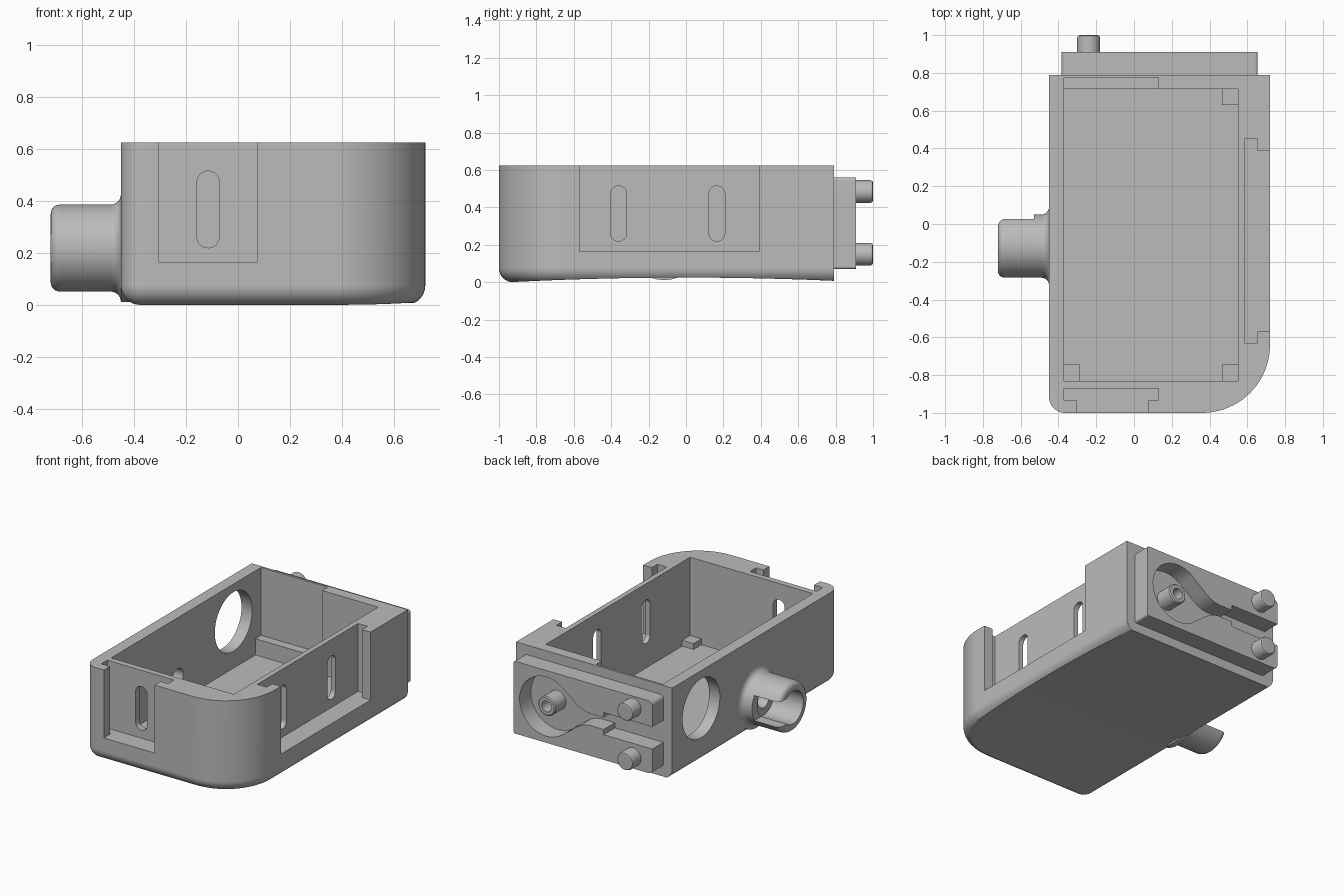
import bpy, bmesh, math

if "Cube" in bpy.data.objects:
    bpy.data.objects.remove(bpy.data.objects["Cube"])

grey = bpy.data.materials.new("plain_grey")
grey.use_nodes = True
grey.diffuse_color = (0.5, 0.5, 0.5, 1)
grey.node_tree.nodes["Principled BSDF"].inputs["Base Color"].default_value = (0.5, 0.5, 0.5, 1)


def place(axis, u, v, w):
    return {"x": (w, u, v), "y": (u, w, v), "z": (u, v, w)}[axis]


def loft(name, rings, closed=False):
    """Skin a stack of equal rings; cap the ends, or join last to first."""
    bm = bmesh.new()
    loops = [[bm.verts.new(p) for p in ring] for ring in rings]
    n = len(loops[0])
    pairs = list(zip(loops, loops[1:]))
    if closed:
        pairs.append((loops[-1], loops[0]))
    else:
        bm.faces.new(loops[0])
        bm.faces.new(loops[-1])
    for a, b in pairs:
        for i in range(n):
            j = (i + 1) % n
            bm.faces.new((a[i], a[j], b[j], b[i]))
    bmesh.ops.recalc_face_normals(bm, faces=bm.faces)
    mesh = bpy.data.meshes.new(name)
    bm.to_mesh(mesh)
    bm.free()
    obj = bpy.data.objects.new(name, mesh)
    bpy.context.collection.objects.link(obj)
    mesh.materials.append(grey)
    return obj


def prism(name, outline, axis, lo, hi):
    return loft(name, [[place(axis, u, v, w) for u, v in outline] for w in (lo, hi)])


def lathe(name, axis, centre, profile, closed=False, seg=48):
    cu, cv = centre
    turn = [2 * math.pi * i / seg for i in range(seg)]
    rings = [[place(axis, cu + r * math.cos(t), cv + r * math.sin(t), w) for t in turn]
             for r, w in profile]
    return loft(name, rings, closed)


def rounded(u0, u1, v0, v1, radii=(0, 0, 0, 0), seg=12):
    """Rectangle with a radius per corner, anticlockwise from low u, low v."""
    corners = [(u0, v0, 1, 1), (u1, v0, -1, 1), (u1, v1, -1, -1), (u0, v1, 1, -1)]
    pts = []
    for k, ((u, v, su, sv), r) in enumerate(zip(corners, radii)):
        for i in range(seg + 1 if r else 1):
            t = math.pi * (1 + k / 2 + i / seg / 2)
            pts.append((u + r * (su + math.cos(t)), v + r * (sv + math.sin(t))))
    return pts


def box(name, x0, x1, y0, y1, z0, z1):
    return prism(name, rounded(x0, x1, y0, y1), "z", z0, z1)


def activate(obj):
    bpy.ops.object.select_all(action="DESELECT")
    obj.select_set(True)
    bpy.context.view_layer.objects.active = obj


def cut(target, cutter):
    mod = target.modifiers.new("cut", "BOOLEAN")
    mod.operation = "DIFFERENCE"
    mod.solver = "EXACT"
    mod.object = cutter
    activate(target)
    bpy.ops.object.modifier_apply(modifier=mod.name)
    bpy.data.objects.remove(cutter)


def arc(cu, cv, r, a0, a1, seg=8):
    steps = [math.radians(a0 + (a1 - a0) * i / seg) for i in range(seg + 1)]
    return [(cu + r * math.cos(t), cv + r * math.sin(t)) for t in steps]


# Housing: rounded outline with a filleted underside on three sides
TOP, BACK, FILLET = 0.625, 0.79, 0.075


def housing_ring(inset, z):
    outline = rounded(-0.45 + inset, 0.72 - inset, -1 + inset, BACK,
                      (0.085 - inset, 0.36 - inset, 0, 0), 20)
    return [(x, y, z) for x, y in outline]


fillet = arc(FILLET, FILLET, FILLET, 270, 180)
housing = loft("housing", [housing_ring(d, z) for d, z in fillet] + [housing_ring(0, TOP)])

# Shallow arch along the underside
arch = [(y, 0.025 * (1 - (y / 0.95) ** 2)) for y in [-0.95 + 1.9 * i / 32 for i in range(33)]]
cut(housing, prism("arch_cutter", arch + [(0.95, -0.2), (-0.95, -0.2)], "x", -1, 1))

# Main cavity and the recess in its back wall
FLOOR, SILL = 0.055, 0.165
cut(housing, box("cavity_cutter", -0.37, 0.55, -0.83, 0.715, FLOOR, 1))
cut(housing, box("recess_cutter", -0.37, 0.13, 0.6, 0.775, SILL, 1))

# Stepped slide-in slots on the front and the side
cut(housing, box("front_slot", -0.37, 0.13, -0.935, -0.87, SILL, 1))
cut(housing, box("front_opening", -0.305, 0.075, -1.1, -0.9, SILL, 1))
cut(housing, box("side_slot", 0.585, 0.655, -0.63, 0.45, SILL, 1))
cut(housing, box("side_opening", 0.62, 0.8, -0.57, 0.39, SILL, 1))

# Long holes through the thin inner walls
HALF = 0.0425


def long_hole(axis, mid, lo, hi):
    outline = rounded(mid - HALF, mid + HALF, 0.22, 0.515, (HALF - 0.0005,) * 4, 10)
    cut(housing, prism("hole_cutter", outline, axis, lo, hi))


long_hole("y", -0.115, -0.9, -0.8)
for y in (-0.36, 0.165):
    long_hole("x", y, 0.5, 0.62)

# Round window and the bore behind the spout
SPOUT = (-0.117, 0.219)
cut(housing, lathe("window_cutter", "x", (0.48, 0.37), [(0.2, -0.6), (0.2, -0.3)], seg=64))
cut(housing, lathe("bore_cutter", "x", SPOUT, [(0.06, -0.6), (0.06, -0.3)]))

# Small blocks in three floor corners
for name, x, y in (("back_corner_block", 0.465, 0.63),
                   ("front_left_corner_block", 0.465, -0.83),
                   ("front_right_corner_block", -0.37, -0.83)):
    box(name, x, x + 0.085, y, y + 0.085, FLOOR - 0.01, 0.095)

# Spout: rounded lip, flared root, stepped bore and a slot in its back side
R = 0.167
lip = [(r, w) for w, r in arc(-0.685, R - 0.035, 0.035, 180, 90, 6)]
root = [(r, w) for w, r in arc(-0.49, R + 0.04, 0.04, 270, 360, 6)]
inner = [(0.06, -0.41), (0.06, -0.5), (0.11, -0.5), (0.11, -0.72)]
spout = lathe("spout", "x", SPOUT, lip + root + [(R + 0.04, -0.41)] + inner, closed=True, seg=64)
cut(spout, box("spout_slot", -0.8, -0.53, SPOUT[0], 0.2, SPOUT[1] - 0.085, SPOUT[1] + 0.085))

# Back plate with a keyhole channel running out of one end
MID = 0.315
plate = prism("back_plate", rounded(-0.385, 0.655, 0.07, 0.56, (0.03, 0.015, 0.015, 0.03), 6),
              "y", 0.78, 0.91)
upper = arc(0.41, 0, 0.2, 0, 135, 20) + [
    (0.225, 0.112), (0.19, 0.082), (0.155, 0.06), (0.12, 0.046), (0.085, 0.04),
    (-0.02, 0.04), (-0.02, 0.075), (-0.5, 0.075)]
keyhole = [(x, MID + h) for x, h in upper] + [(x, MID - h) for x, h in reversed(upper[1:])]
cut(plate, prism("keyhole_cutter", keyhole, "y", 0.7, 1))

# Hollow post in the keyhole and two pins on the arms
lathe("hollow_post", "y", (0.41, MID), [(0.065, 0.78), (0.065, 0.9), (0.058, 0.907),
      (0.036, 0.907), (0.036, 0.78)], closed=True, seg=32)
for name, z in (("upper_pin", 0.485), ("lower_pin", 0.15)):
    lathe(name, "y", (-0.24, z), [(0.061, 0.88), (0.061, 0.985), (0.056, 0.996),
          (0.046, 1.0)], seg=32)

# Smooth curved surfaces, keep flats and edges crisp
for obj in [o for o in bpy.context.scene.objects if o.type == "MESH"]:
    activate(obj)
    bpy.ops.object.shade_smooth_by_angle(angle=math.radians(30))
    weighted = obj.modifiers.new("crisp_flats", "WEIGHTED_NORMAL")
    weighted.keep_sharp = True
